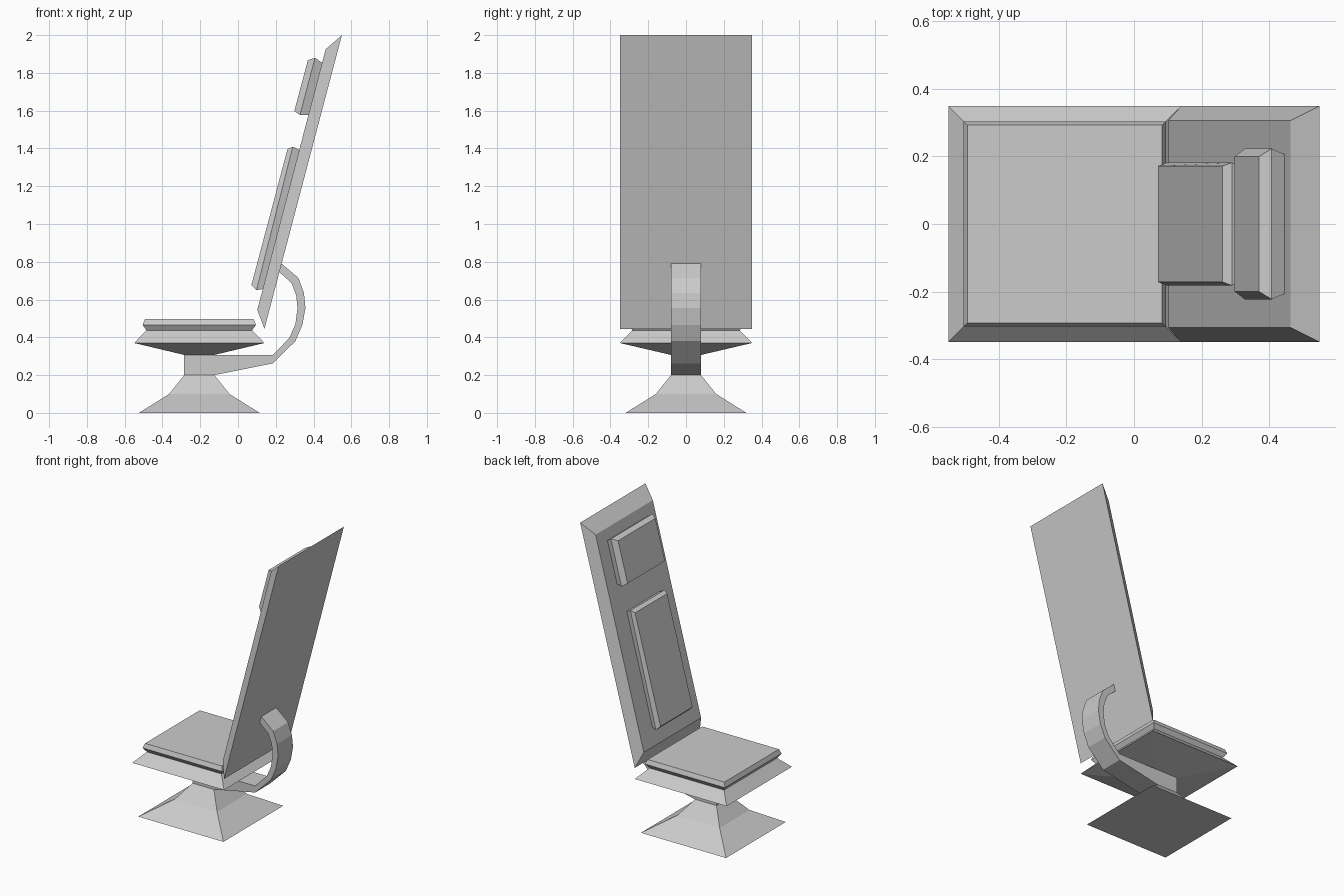
import bpy
import bmesh

default = bpy.data.objects.get("Cube")
if default:
    bpy.data.objects.remove(default, do_unlink=True)

grey = bpy.data.materials.new("plain_grey")
grey.use_nodes = True
colour = (0.6, 0.6, 0.6, 1)
grey.diffuse_color = colour
grey.node_tree.nodes["Principled BSDF"].inputs["Base Color"].default_value = colour


def finish(name, bm):
    bmesh.ops.recalc_face_normals(bm, faces=bm.faces)
    mesh = bpy.data.meshes.new(name)
    bm.to_mesh(mesh)
    bm.free()
    mesh.materials.append(grey)
    obj = bpy.data.objects.new(name, mesh)
    bpy.context.collection.objects.link(obj)
    return obj


def loft(name, rings):
    """Join rectangles, each given by two side points (x, z) and a half width in y."""
    bm = bmesh.new()
    loops = []
    for (x0, z0), (x1, z1), w in rings:
        corners = ((x0, -w, z0), (x1, -w, z1), (x1, w, z1), (x0, w, z0))
        loops.append([bm.verts.new(c) for c in corners])
    for a, b in zip(loops, loops[1:]):
        for i in range(4):
            j = (i + 1) % 4
            bm.faces.new((a[i], a[j], b[j], b[i]))
    bm.faces.new(loops[0])
    bm.faces.new(loops[-1])
    return finish(name, bm)


def level(z, half_x, half_y, centre=-0.205):
    return (centre - half_x, z), (centre + half_x, z), half_y


def extrude(name, outline, half_y):
    bm = bmesh.new()
    face = bm.faces.new([bm.verts.new((x, -half_y, z)) for x, z in outline])
    side = bmesh.ops.extrude_face_region(bm, geom=[face])["geom"]
    moved = [v for v in side if isinstance(v, bmesh.types.BMVert)]
    bmesh.ops.translate(bm, verts=moved, vec=(0, 2 * half_y, 0))
    return finish(name, bm)


# Flared foot
loft("pedestal", [level(0, 0.32, 0.32), level(0.1, 0.16, 0.16), level(0.2, 0.08, 0.08)])

# Column and curved arm in one piece, carrying the backrest
outer = [(-0.285, 0.2), (-0.125, 0.2), (0.185, 0.262), (0.304, 0.38), (0.341, 0.466),
         (0.357, 0.556), (0.349, 0.635), (0.32, 0.714), (0.231, 0.79)]
inner = [(0.219, 0.745), (0.283, 0.688), (0.308, 0.624), (0.315, 0.556),
         (0.304, 0.47), (0.272, 0.397), (0.185, 0.307), (-0.285, 0.307)]
extrude("support_arm", outer + inner, 0.08)

# Seat
loft("seat_base", [level(0.307, 0.08, 0.08), level(0.37, 0.345, 0.35), level(0.437, 0.28, 0.285)])
loft("seat_cushion", [level(0.435, 0.278, 0.283), level(0.466, 0.3, 0.304), level(0.496, 0.288, 0.293)])

# Leaning backrest and its two pads
loft("backrest", [((0.14, 0.445), (0.55, 2.0), 0.35), ((0.102, 0.545), (0.464, 1.925), 0.307)])
loft("back_pad", [((0.132, 0.656), (0.324, 1.392), 0.172),
                  ((0.098, 0.65), (0.29, 1.409), 0.182),
                  ((0.071, 0.677), (0.262, 1.397), 0.172)])
loft("head_pad", [((0.374, 1.577), (0.447, 1.852), 0.206),
                  ((0.328, 1.577), (0.408, 1.88), 0.223),
                  ((0.298, 1.598), (0.37, 1.868), 0.2)])
